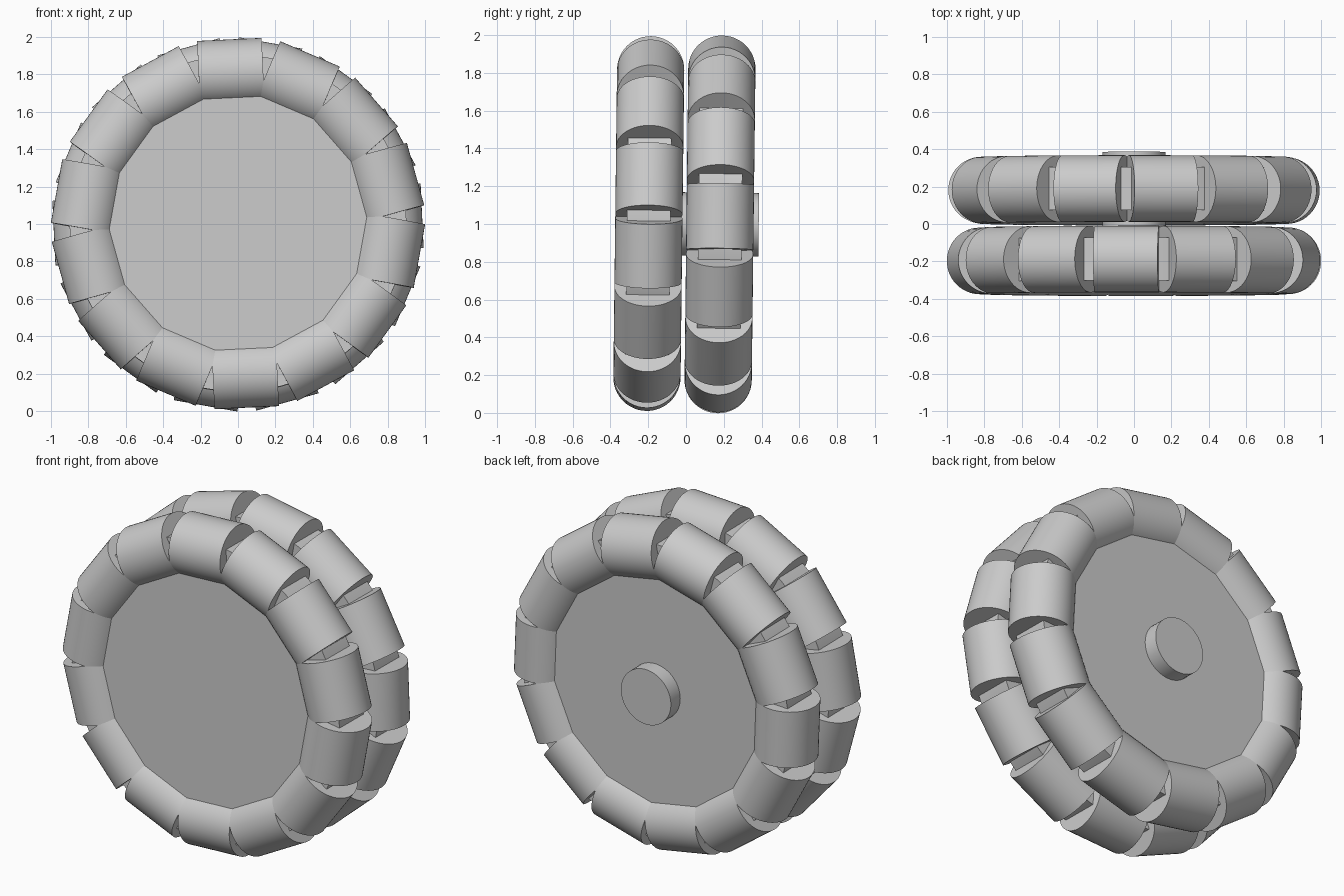
import bpy, bmesh
from math import pi, radians, tau
from mathutils import Matrix

if "Cube" in bpy.data.objects:
    bpy.data.objects.remove(bpy.data.objects["Cube"], do_unlink=True)

ROLLERS = 14
RING_RADIUS = 0.807      # centre line of the rollers
ROLLER_RADIUS = 0.178
ROLLER_LENGTH = 0.345
STEP = tau / ROLLERS

grey = bpy.data.materials.new("plain_grey")
grey.use_nodes = True
colour = (0.6, 0.6, 0.6, 1)
grey.diffuse_color = colour
grey.node_tree.nodes["Principled BSDF"].inputs["Base Color"].default_value = colour


def cylinder_mesh(name, radius, length, sides, turn):
    """Cylinder with smooth sides and crisp flat caps."""
    bm = bmesh.new()
    bmesh.ops.create_cone(bm, cap_ends=True, segments=sides, radius1=radius,
                          radius2=radius, depth=length, matrix=turn)
    for face in bm.faces:
        face.smooth = len(face.verts) == 4
        if not face.smooth:
            for edge in face.edges:
                edge.smooth = False
    mesh = bpy.data.meshes.new(name)
    bm.to_mesh(mesh)
    bm.free()
    mesh.materials.append(grey)
    return mesh


def place(name, mesh, matrix):
    obj = bpy.data.objects.new(name, mesh)
    bpy.context.collection.objects.link(obj)
    obj.matrix_world = matrix


along_y = Matrix.Rotation(pi / 2, 4, "X")
along_x = Matrix.Rotation(pi / 2, 4, "Y")
roller = cylinder_mesh("roller", ROLLER_RADIUS, ROLLER_LENGTH, 48, along_x)
disc = cylinder_mesh("hub_disc", 0.9, 0.23, 96, along_y)
axle = cylinder_mesh("axle", 0.168, 0.58, 48, along_y)

# The whole wheel leans back very slightly
frame = Matrix.Translation((0, 0, 1)) @ Matrix.Rotation(-0.012, 4, "X")

# Two rings of rollers, the rear one staggered by half a step
for side, y, start in (("front", -0.197, radians(-2.7)),
                       ("rear", 0.18, radians(-2.7) + STEP / 2)):
    ring = frame @ Matrix.Translation((0, y, 0))
    place(side + "_hub_disc", disc, ring)
    for i in range(ROLLERS):
        spin = Matrix.Rotation(start + i * STEP, 4, "Y")
        place(f"{side}_roller_{i + 1}", roller,
              ring @ spin @ Matrix.Translation((0, 0, RING_RADIUS)))

# Axle joining the discs and standing out at the rear
place("axle", axle, frame @ Matrix.Translation((0, 0.095, 0)))
